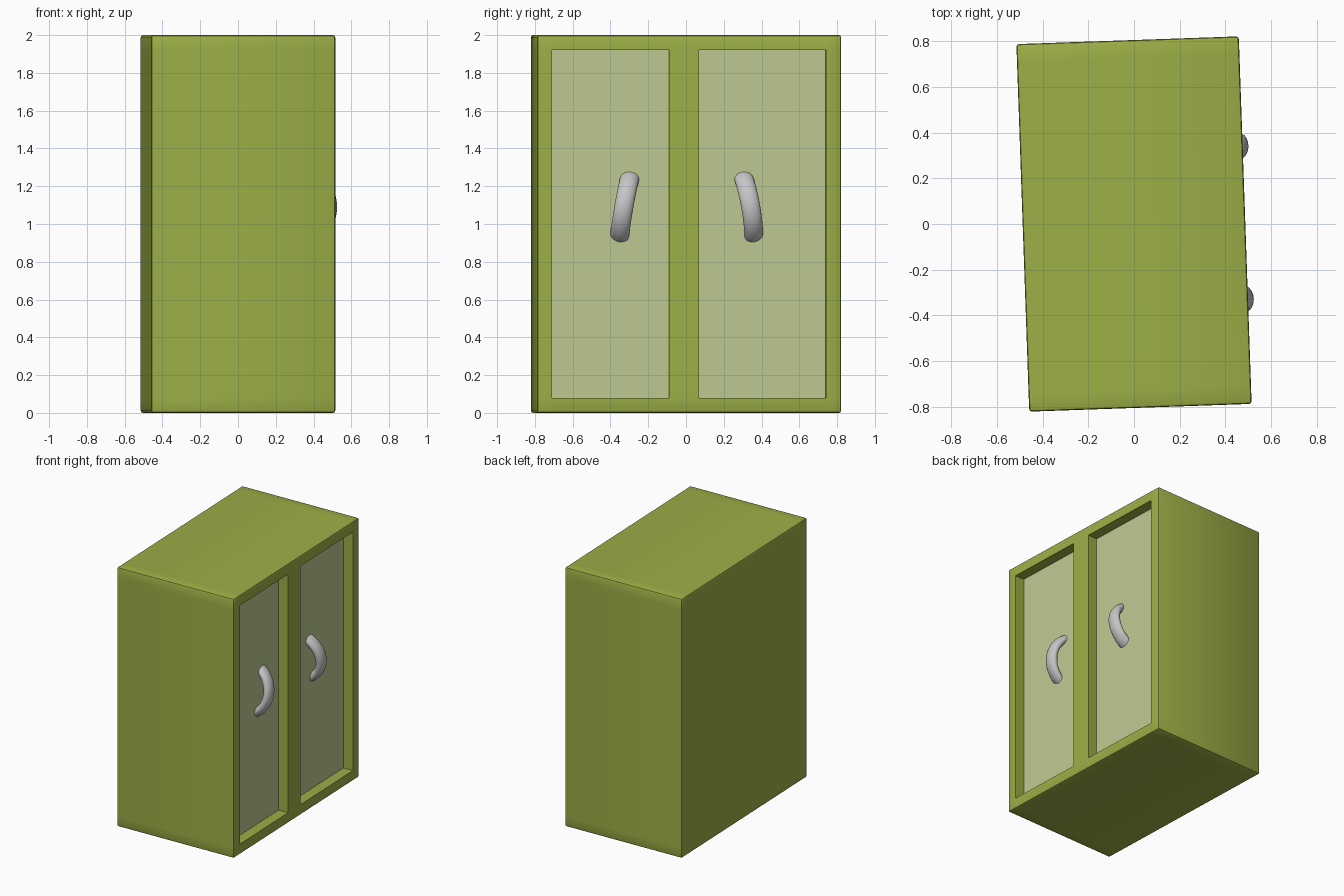
import bpy, bmesh
from math import radians, pi, cos, sin
from mathutils import Matrix, Vector

if "Cube" in bpy.data.objects:
    bpy.data.objects.remove(bpy.data.objects["Cube"])


def material(name, color):
    m = bpy.data.materials.new(name)
    m.use_nodes = True
    m.diffuse_color = (*color, 1)
    m.node_tree.nodes["Principled BSDF"].inputs["Base Color"].default_value = (*color, 1)
    return m


GREEN = material("leaf green", (0.33, 0.43, 0.061))
PALE = material("pale green", (0.51, 0.59, 0.285))
METAL = material("handle grey", (0.56, 0.56, 0.56))

TURN = Matrix.Rotation(radians(2), 4, "Z")   # the cabinet stands slightly turned
WIDTH, DEPTH, HEIGHT = 0.975, 1.611, 2.0
FRONT = WIDTH / 2
RECESS = 0.08
OPENINGS = [(-0.727, -0.107), (0.053, 0.725)]
LOW, HIGH = 0.08, 1.92


def finish(bm, name, mats):
    bmesh.ops.recalc_face_normals(bm, faces=bm.faces[:])
    bm.transform(TURN)
    mesh = bpy.data.meshes.new(name)
    bm.to_mesh(mesh)
    bm.free()
    for m in mats:
        mesh.materials.append(m)
    ob = bpy.data.objects.new(name, mesh)
    bpy.context.collection.objects.link(ob)
    bpy.ops.object.select_all(action="DESELECT")
    ob.select_set(True)
    bpy.context.view_layer.objects.active = ob
    bpy.ops.object.shade_smooth_by_angle(angle=radians(35))
    return ob


# Cabinet body: bevelled box with two recessed door panels
bm = bmesh.new()
bmesh.ops.create_cube(bm, size=1)
bm.transform(Matrix.Translation((0, 0, HEIGHT / 2)) @ Matrix.Diagonal((WIDTH, DEPTH, HEIGHT, 1)))
bmesh.ops.bevel(bm, geom=bm.edges[:], offset=0.012, segments=2, profile=0.5, affect="EDGES")
cuts = [((0, y, 0), (0, 1, 0)) for pair in OPENINGS for y in pair]
cuts += [((0, 0, z), (0, 0, 1)) for z in (LOW, HIGH)]
for point, normal in cuts:
    bmesh.ops.bisect_plane(bm, geom=bm.verts[:] + bm.edges[:] + bm.faces[:],
                           plane_co=point, plane_no=normal)


def is_door(face):
    c = face.calc_center_median()
    return (face.normal.x > 0.99 and c.x > FRONT - 0.001 and LOW < c.z < HIGH
            and any(a < c.y < b for a, b in OPENINGS))


bm.normal_update()
doors = [f for f in bm.faces if is_door(f)]
panels = bmesh.ops.extrude_discrete_faces(bm, faces=doors)["faces"]
for f in panels:
    f.material_index = 1
    bmesh.ops.translate(bm, verts=f.verts[:], vec=(-RECESS, 0, 0))
finish(bm, "cabinet_body", [GREEN, PALE])


# Curved handles: an oval section swept along an arc that sinks into the panel
def handle(name, y, side):
    radius, sweep, sides = 0.188, radians(60), 20
    bm = bmesh.new()
    ring = [bm.verts.new((radius + 0.032 * cos(a), 0.05 * sin(a), 0))
            for a in (2 * pi * i / sides for i in range(sides))]
    edges = [bm.edges.new((ring[i - 1], ring[i])) for i in range(sides)]
    bmesh.ops.rotate(bm, verts=ring, cent=(0, 0, 0), matrix=Matrix.Rotation(-sweep, 3, "Y"))
    bmesh.ops.spin(bm, geom=ring + edges, cent=(0, 0, 0), axis=(0, 1, 0),
                   angle=2 * sweep, steps=24)
    bmesh.ops.holes_fill(bm, edges=[e for e in bm.edges if e.is_boundary], sides=0)
    # slight sideways bow, then lean
    for v in bm.verts:
        v.co.y += 0.01 - 0.3 * v.co.z ** 2
    bm.transform(Matrix.Rotation(radians(10), 4, "X"))
    bm.transform(Matrix.Translation((0.293, y, 1.09)) @ Matrix.Diagonal((1, side, 1, 1)))
    finish(bm, name, [METAL])


handle("right_door_handle", -0.336, -1)
handle("left_door_handle", 0.316, 1)
